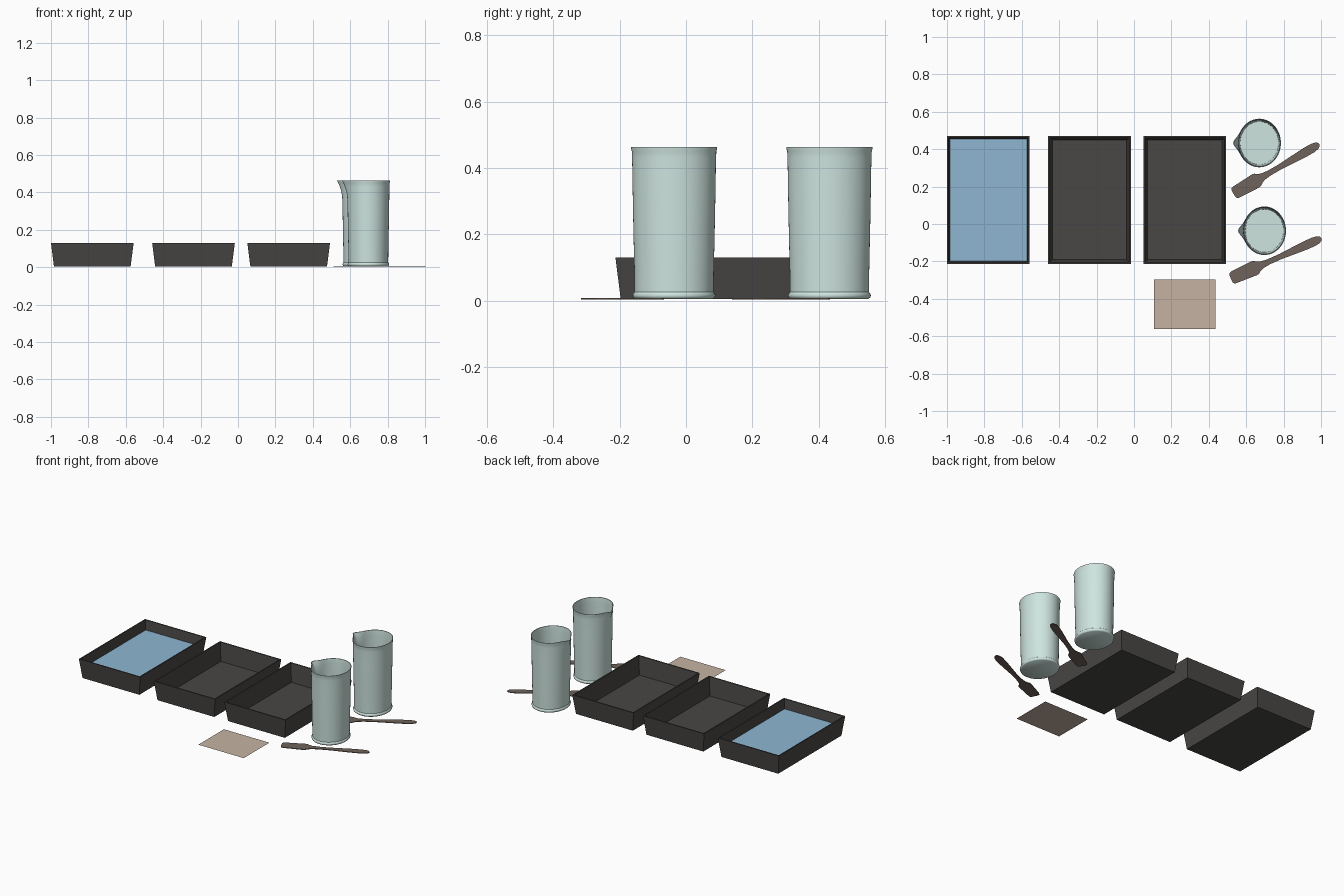
import bpy, bmesh
from math import sin, cos, pi, radians, exp

if "Cube" in bpy.data.objects:
    bpy.data.objects.remove(bpy.data.objects["Cube"])


def material(name, rgb):
    m = bpy.data.materials.new(name)
    m.diffuse_color = (*rgb, 1)
    m.use_nodes = True
    m.node_tree.nodes["Principled BSDF"].inputs["Base Color"].default_value = m.diffuse_color
    return m


TRAY = material("dark_plastic", (0.067, 0.063, 0.06))
LIQUID = material("blue_liquid", (0.27, 0.47, 0.65))
GLASS = material("pale_glass", (0.62, 0.78, 0.74))
WOOD = material("brown_plastic", (0.16, 0.125, 0.105))
PAPER = material("tan_paper", (0.56, 0.45, 0.36))


def finish(bm, name, mat, recalc=True):
    if recalc:
        bmesh.ops.recalc_face_normals(bm, faces=bm.faces)
    me = bpy.data.meshes.new(name)
    bm.to_mesh(me)
    bm.free()
    me.materials.append(mat)
    ob = bpy.data.objects.new(name, me)
    bpy.context.collection.objects.link(ob)
    return ob


def loft(rings, name, mat):
    """Bridge a list of point rings and cap both ends."""
    bm = bmesh.new()
    vs = [[bm.verts.new(p) for p in r] for r in rings]
    n = len(vs[0])
    for a, b in zip(vs, vs[1:]):
        for i in range(n):
            bm.faces.new((a[i], a[(i + 1) % n], b[(i + 1) % n], b[i]))
    bm.faces.new(vs[0][::-1])
    bm.faces.new(vs[-1])
    return finish(bm, name, mat)


def rect(x0, x1, y0, y1, z):
    return [(x0, y0, z), (x1, y0, z), (x1, y1, z), (x0, y1, z)]


def sheet(x0, x1, y0, y1, z, name, mat):
    bm = bmesh.new()
    bm.faces.new([bm.verts.new(p) for p in rect(x0, x1, y0, y1, z)])
    return finish(bm, name, mat, False)


# Developing trays: tapered open boxes
def tray(cx, name):
    def ring(inset, z):
        return rect(cx - 0.221 + inset, cx + 0.221 - inset,
                    -0.213 + inset, 0.47 - inset, z)
    loft([ring(0.016, 0.004), ring(0, 0.13), ring(0.008, 0.13), ring(0.022, 0.012)], name, TRAY)


for cx, name in ((-0.779, "tray_left"), (-0.238, "tray_middle"), (0.271, "tray_right")):
    tray(cx, name)
sheet(-0.986, -0.572, -0.199, 0.456, 0.068, "tray_liquid", LIQUID)


# Measuring beakers: oval, hollow, with base flange and pouring lip
def beaker(cx, cy, name):
    profile = [(0.117, 0.005), (0.123, 0.009), (0.125, 0.015), (0.123, 0.022),
               (0.119, 0.026), (0.120, 0.09), (0.1235, 0.25), (0.1255, 0.36),
               (0.126, 0.40), (0.127, 0.43), (0.1275, 0.45), (0.130, 0.458), (0.130, 0.463),
               (0.126, 0.463), (0.1245, 0.45), (0.124, 0.43), (0.123, 0.40),
               (0.1225, 0.36), (0.1205, 0.25), (0.117, 0.09), (0.115, 0.014)]
    n = 64
    rings = []
    for r, z in profile:
        t = max(0, (z - 0.37) / 0.093)
        ring = []
        for i in range(n):
            a = 2 * pi * i / n
            d = abs(a - pi)
            lip = 0.025 * t ** 1.6 * exp(-(d / 0.24) ** 2)
            ring.append((cx + 0.89 * r * cos(a) - lip, cy + r * sin(a), z))
        rings.append(ring)
    ob = loft(rings, name, GLASS)
    bpy.ops.object.select_all(action='DESELECT')
    ob.select_set(True)
    bpy.context.view_layer.objects.active = ob
    bpy.ops.object.shade_smooth_by_angle(angle=radians(40))


beaker(0.67, 0.433, "beaker_back")
beaker(0.697, -0.036, "beaker_front")


# Flat stirring paddles: mirrored outline, slightly thick
def paddle(x, y, angle, name):
    half = [(0.0, 0.02), (0.004, 0.029), (0.015, 0.034), (0.08, 0.037), (0.135, 0.040),
            (0.15, 0.037), (0.16, 0.029), (0.18, 0.020), (0.22, 0.015), (0.29, 0.015),
            (0.37, 0.020), (0.44, 0.024), (0.485, 0.024), (0.51, 0.020),
            (0.525, 0.012), (0.53, 0.004)]
    outline = [(s, -w) for s, w in half] + [(s, w) for s, w in reversed(half)]
    c, k = cos(angle), sin(angle)
    rings = [[(x + s * c - w * k, y + s * k + w * c, z) for s, w in outline]
             for z in (0.003, 0.007)]
    loft(rings, name, WOOD)


paddle(0.532, 0.162, radians(30), "paddle_back")
paddle(0.518, -0.292, radians(24), "paddle_front")

# Photo paper lying flat in front
sheet(0.107, 0.435, -0.562, -0.298, 0.0, "photo_paper", PAPER)
